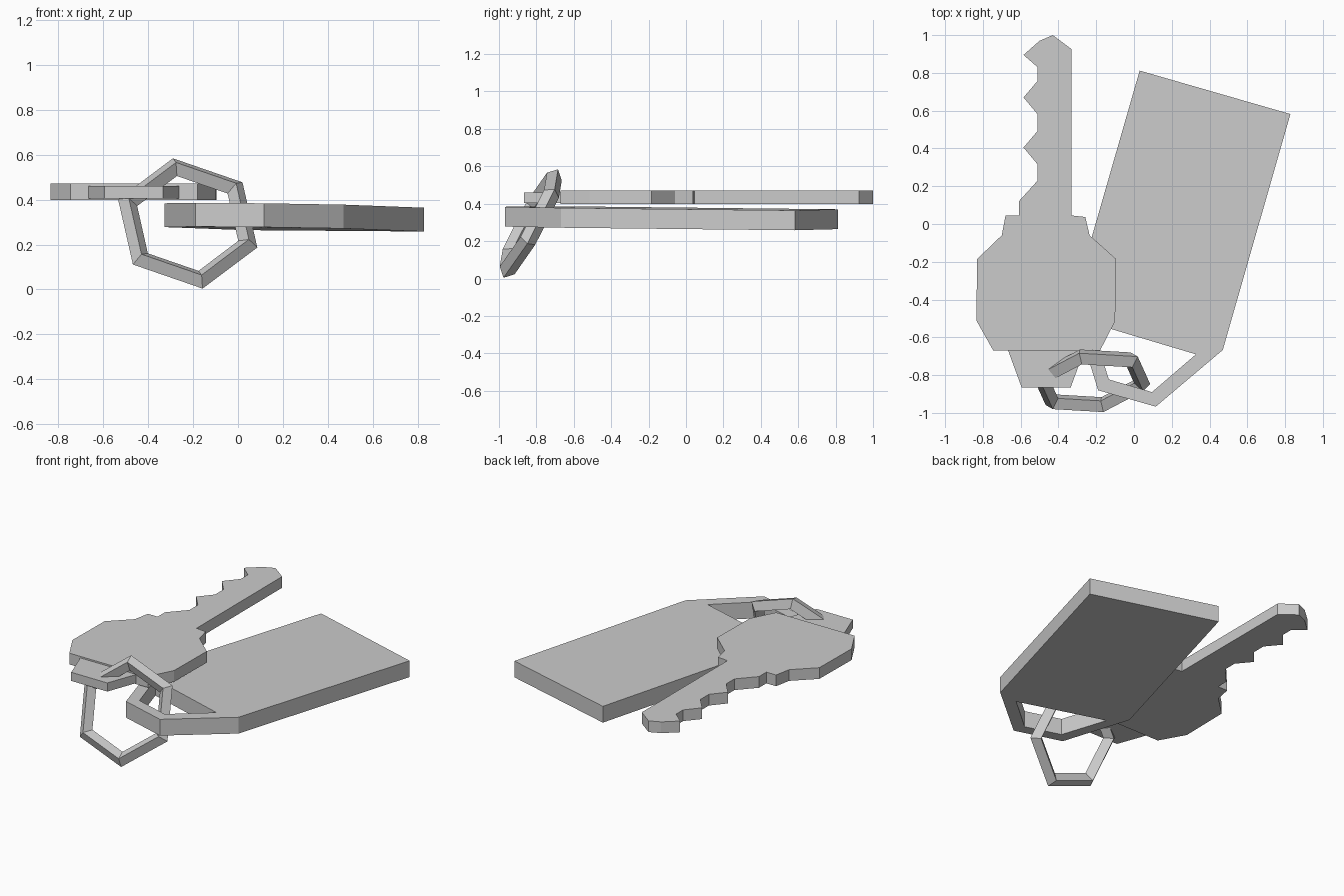
import bpy, bmesh, math
from mathutils import Vector

if "Cube" in bpy.data.objects:
    bpy.data.objects.remove(bpy.data.objects["Cube"])


def finish(name, bm):
    bmesh.ops.recalc_face_normals(bm, faces=bm.faces)
    me = bpy.data.meshes.new(name)
    bm.to_mesh(me)
    bm.free()
    ob = bpy.data.objects.new(name, me)
    bpy.context.collection.objects.link(ob)
    return ob


def plate(name, pts, height, thickness, faces=None):
    """Flat plate from a top outline; height(x, y) gives its top surface."""
    bm = bmesh.new()
    vs = [bm.verts.new((x, y, height(x, y))) for x, y in pts]
    for f in faces or [range(len(pts))]:
        bm.faces.new([vs[i] for i in f])
    ext = bmesh.ops.extrude_face_region(bm, geom=bm.faces[:], use_keep_orig=True)
    low = [g for g in ext["geom"] if isinstance(g, bmesh.types.BMVert)]
    bmesh.ops.translate(bm, verts=low, vec=(0, 0, -thickness))
    return finish(name, bm)


# Key: toothed blade, collar and rounded head in one outline
key = [(-.33, .925), (-.43, 1.0), (-.50, .97), (-.585, .895), (-.51, .83)]
for y in (.67, .405):
    key += [(-.51, y + .088), (-.585, y), (-.51, y - .09)]
key += [(-.51, .23), (-.61, .12), (-.61, .045), (-.68, .045), (-.70, -.06),
        (-.83, -.185), (-.835, -.51), (-.745, -.67), (-.18, -.67),
        (-.10, -.515), (-.095, -.185), (-.235, -.06), (-.258, .037), (-.33, .045)]
plate("key", key, lambda x, y: .471, .073)

# Thinner tab at the end of the key head
plate("key_tab", [(-.67, -.66), (-.595, -.865), (-.335, -.865), (-.26, -.66)],
      lambda x, y: .461, .056)

# Tag: slightly tilted slab with a tapered loop around a hole
tag = [(.03, .812), (-.328, -.432), (-.19, -.88), (.115, -.967), (.47, -.667), (.828, .582),
       (-.228, -.524), (-.133, -.823), (.095, -.89), (.328, -.69)]
plate("tag", tag, lambda x, y: .377 - .01 * x - .008 * y, .106,
      [(0, 1, 6, 9, 4, 5), (1, 2, 7, 6), (2, 3, 8, 7), (3, 4, 9, 8)])

# Ring: six-sided, diamond-section torus, tilted
center = Vector((-.224, -.83, .294))
v1 = Vector((-.066, .146, .29))
v3 = Vector((.31, -.018, -.107))
n = v1.cross(v3).normalized()
corners = [v1, v1 + v3, v3, -v1, -v1 - v3, -v3]
r = .045
bm = bmesh.new()
loops = []
for c in corners:
    d = c.normalized()
    loops.append([bm.verts.new(center + c + d * r * (math.cos(a) - 1) + n * r * math.sin(a))
                  for a in (k * math.pi / 2 for k in range(4))])
for i in range(6):
    p, q = loops[i], loops[(i + 1) % 6]
    for k in range(4):
        j = (k + 1) % 4
        bm.faces.new((p[k], q[k], q[j], p[j]))
finish("ring", bm)
